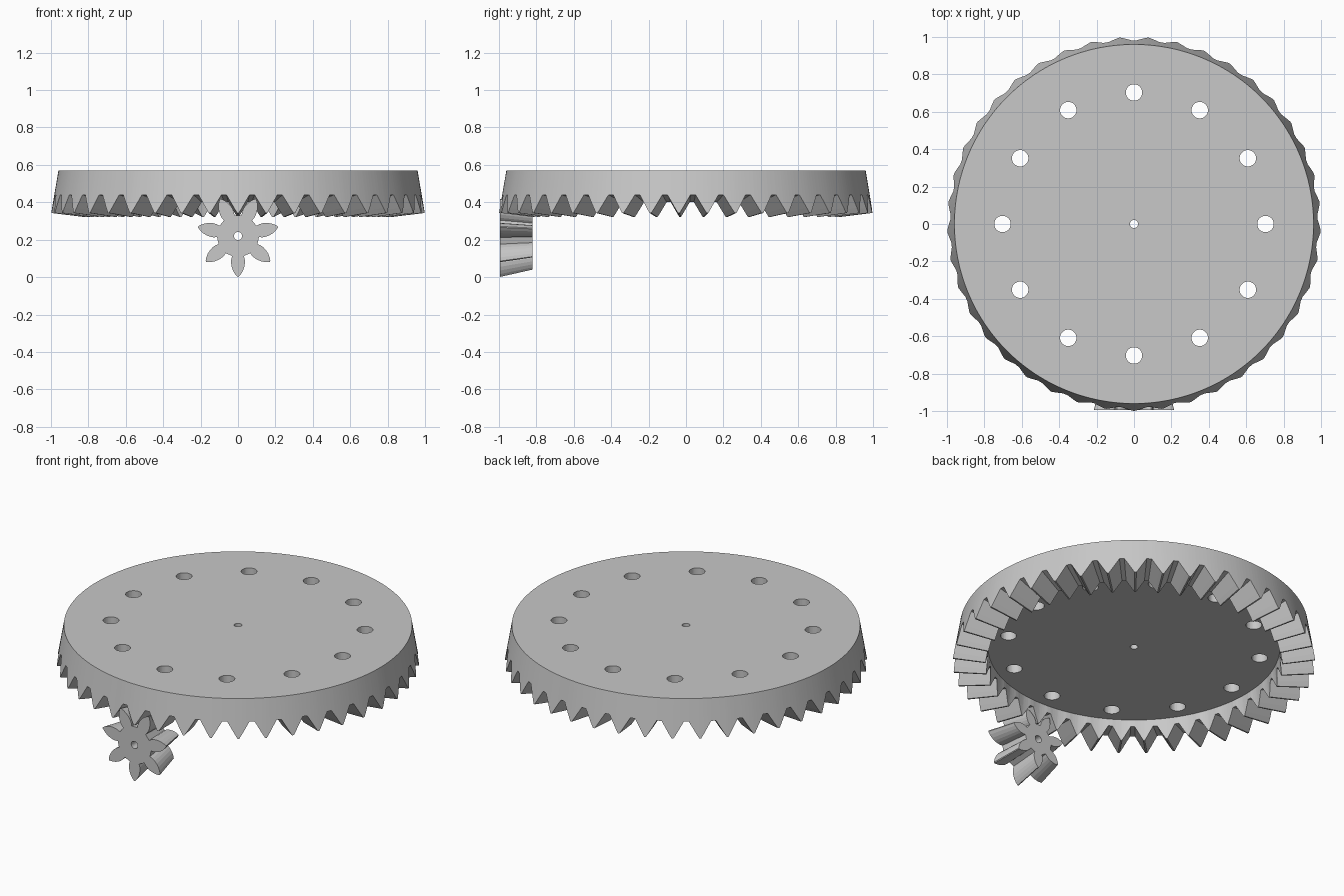
import bpy, bmesh
from math import sin, cos, pi, tau

if "Cube" in bpy.data.objects:
    bpy.data.objects.remove(bpy.data.objects["Cube"])

GREY = bpy.data.materials.new("plain grey")
GREY.use_nodes = True
GREY.diffuse_color = (0.58, 0.58, 0.58, 1)
GREY.node_tree.nodes["Principled BSDF"].inputs["Base Color"].default_value = (0.58, 0.58, 0.58, 1)

APEX = 0.22      # height where both gear cones meet, also the pinion axis
SHRINK = 0.82    # inner end of the teeth relative to the outer end


def finish(name, bm):
    bmesh.ops.recalc_face_normals(bm, faces=bm.faces)
    mesh = bpy.data.meshes.new(name)
    bm.to_mesh(mesh)
    bm.free()
    mesh.materials.append(GREY)
    obj = bpy.data.objects.new(name, mesh)
    bpy.context.collection.objects.link(obj)
    return obj


def loft(name, loops):
    """Bridge matching closed loops and cap both ends."""
    bm = bmesh.new()
    rings = [[bm.verts.new(p) for p in loop] for loop in loops]
    n = len(rings[0])
    for a, b in zip(rings, rings[1:]):
        for i in range(n):
            j = (i + 1) % n
            bm.faces.new((a[i], a[j], b[j], b[i]))
    bm.faces.new(rings[0])
    bm.faces.new(rings[-1])
    return finish(name, bm)


def circle(radius, z, n=32, x=0, y=0):
    return [(x + radius * cos(tau * i / n), y + radius * sin(tau * i / n), z) for i in range(n)]


def drill(obj, cutters):
    """Cut holes through a part, then discard the cutters."""
    for cutter in cutters:
        cutter.hide_render = True
        mod = obj.modifiers.new("hole", "BOOLEAN")
        mod.operation, mod.solver, mod.object = "DIFFERENCE", "EXACT", cutter
    bpy.context.view_layer.update()
    evaluated = obj.evaluated_get(bpy.context.evaluated_depsgraph_get())
    mesh = bpy.data.meshes.new_from_object(evaluated)
    obj.modifiers.clear()
    obj.data = mesh
    mesh.materials.clear()
    mesh.materials.append(GREY)
    for cutter in cutters:
        bpy.data.objects.remove(cutter)


# Crown gear: tooth profile as (fraction of pitch, depth from tip to valley)
CROWN_TEETH = 41
TOOTH = [(-0.03, 0), (0.03, 0), (0.14, 0.28), (0.27, 0.63), (0.41, 1),
         (0.59, 1), (0.73, 0.63), (0.86, 0.28)]
steps = [(-pi / 2 + (k + f) * tau / CROWN_TEETH, d)
         for k in range(CROWN_TEETH) for f, d in TOOTH]


def flat_ring(radius, z):
    return [(radius * cos(a), radius * sin(a), z) for a, _ in steps]


def tooth_ring(scale):
    ring = []
    for a, d in steps:
        r = scale * (0.999 - 0.017 * d)
        ring.append((r * cos(a), r * sin(a), APEX + scale * (0.123 + 0.097 * d)))
    return ring


crown = loft("crown_gear", [flat_ring(0.96, 0.57), tooth_ring(1),
                            tooth_ring(SHRINK), flat_ring(0.805, 0.443)])
holes = [loft("cutter", [circle(0.022, 0.3), circle(0.022, 0.7)])]
for k in range(12):
    x, y = 0.703 * cos(k * tau / 12), 0.703 * sin(k * tau / 12)
    holes.append(loft("cutter", [circle(0.044, z, x=x, y=y) for z in (0.3, 0.7)]))
drill(crown, holes)

# Pinion: petal-shaped tooth as (radial height, half width)
PINION_TEETH = 7
PETAL = [(0.108, 0.031), (0.125, 0.036), (0.145, 0.037), (0.165, 0.034),
         (0.185, 0.027), (0.204, 0.016), (0.219, 0.003)]
petal = [(-w, r) for r, w in PETAL] + [(w, r) for r, w in reversed(PETAL)]


def pinion_ring(scale, y):
    ring = []
    for k in range(PINION_TEETH):
        a = pi + k * tau / PINION_TEETH
        for w, r in petal:
            ring.append((scale * (w * cos(a) + r * sin(a)), y,
                         APEX + scale * (r * cos(a) - w * sin(a))))
    return ring


pinion = loft("pinion_gear", [pinion_ring(1, -0.995), pinion_ring(SHRINK, -0.82)])
bore = [[(x, y, APEX + z) for x, z, _ in circle(0.022, 0)] for y in (-1.1, -0.7)]
drill(pinion, [loft("cutter", bore)])
